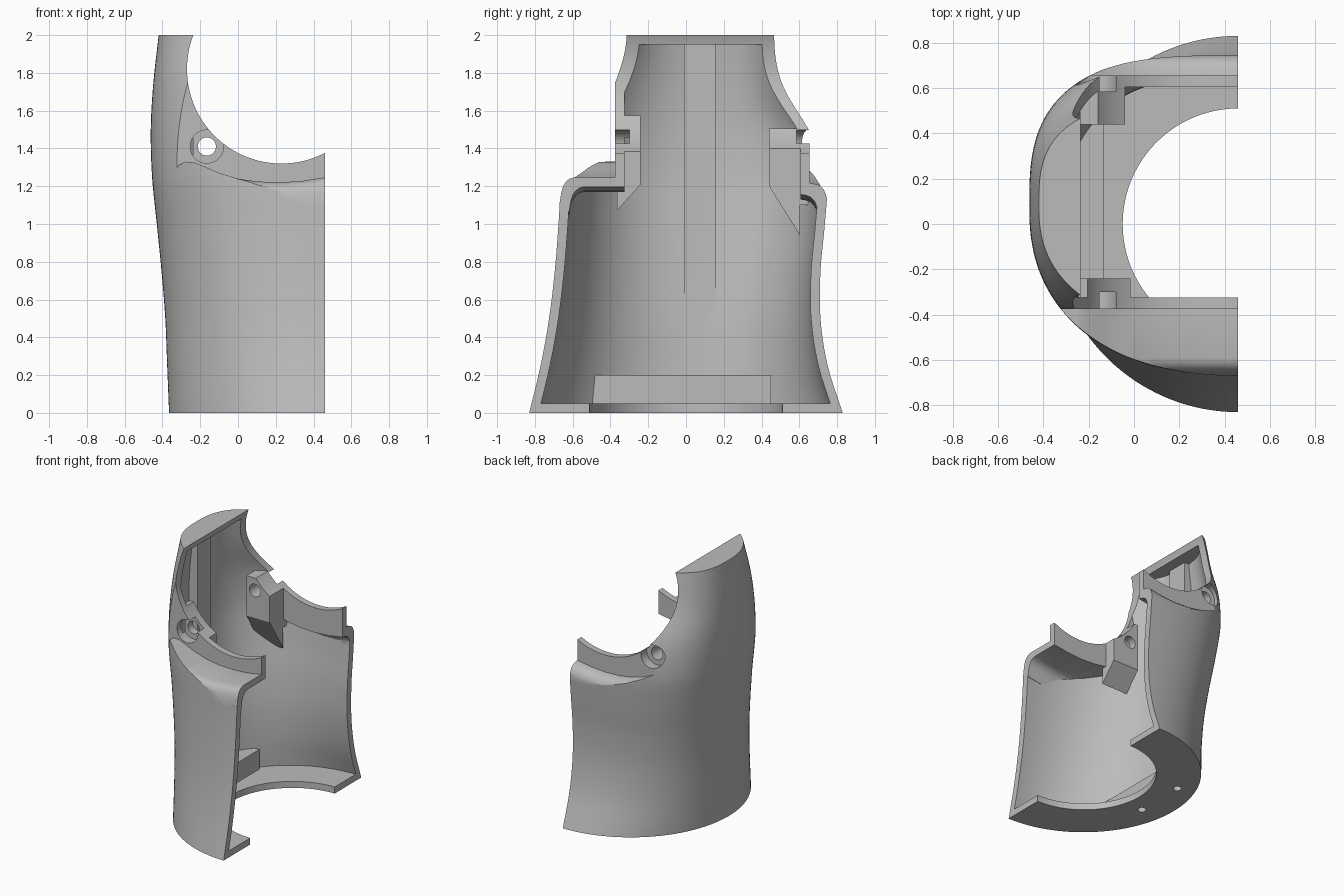
import bpy, bmesh, math

if "Cube" in bpy.data.objects:
    bpy.data.objects.remove(bpy.data.objects["Cube"])

grey = bpy.data.materials.new("mid_grey")
grey.use_nodes = True
grey.diffuse_color = (0.5, 0.5, 0.5, 1)
grey.node_tree.nodes["Principled BSDF"].inputs["Base Color"].default_value = (0.5, 0.5, 0.5, 1)

CUT_X, WALL = 0.46, 0.05
# outline at equal height steps of 0.25
SIDE = [-.365, -.375, -.385, -.405, -.43, -.455, -.462, -.448, -.42]
FRONT = [-.83, -.77, -.725, -.695, -.675, -.66, -.63, -.575, -.48]
BACK = [.83, .75, .712, .712, .735, .75, .72, .62, .566]


def spline(values, z):
    """Smooth value at height z through evenly spaced samples."""
    i = min(int(z / 0.25), len(values) - 2)
    t = z / 0.25 - i
    b, c = values[i], values[i + 1]
    a = values[i - 1] if i else 2 * b - c
    d = values[i + 2] if i + 2 < len(values) else 2 * c - b
    return b + t / 2 * (c - a + t * (2 * a - 5 * b + 4 * c - d + t * (3 * (b - c) + d - a)))


def loft(name, rings):
    """Closed solid through rings of equal point count."""
    bm = bmesh.new()
    rows = [[bm.verts.new(p) for p in ring] for ring in rings]
    n = len(rows[0])
    for low, high in zip(rows, rows[1:]):
        for i in range(n):
            j = (i + 1) % n
            bm.faces.new((low[i], low[j], high[j], high[i]))
    bm.faces.new(rows[0][::-1])
    bm.faces.new(rows[-1])
    bmesh.ops.recalc_face_normals(bm, faces=bm.faces)
    mesh = bpy.data.meshes.new(name)
    bm.to_mesh(mesh)
    bm.free()
    mesh.materials.append(grey)
    obj = bpy.data.objects.new(name, mesh)
    bpy.context.collection.objects.link(obj)
    return obj


def section(z, inset, extend):
    """Half-round outline that is squarer towards the top."""
    k = min(z / 1.25, 1)
    mid = 0.08 * min(z, 1)
    depth = CUT_X - spline(SIDE, z) - inset
    ring = []
    for i in range(97):
        t = math.pi * i / 96
        c, s = math.cos(t), max(math.sin(t), 0)
        if i in (0, 96):
            s = 0
        front = c > 0
        power = 2 / (2 + (0.4 if front else 1.0) * k)
        edge = spline(FRONT, z) + inset if front else spline(BACK, z) - inset
        ring.append((CUT_X - depth * s ** power, mid + (edge - mid) * abs(c) ** power, z))
    if extend:
        ring = [(0.7, ring[0][1], z)] + ring + [(0.7, ring[-1][1], z)]
    return ring


def body(name, z0, z1, inset, extend):
    return loft(name, [section(z0 + (z1 - z0) * i / 40, inset, extend) for i in range(41)])


def box(name, x0, x1, y0, y1, z0, z1):
    return loft(name, [[(x0, y0, z), (x1, y0, z), (x1, y1, z), (x0, y1, z)] for z in (z0, z1)])


def rod(name, x, z, r, y0, y1, n=48):
    """Cylinder along y."""
    angles = [2 * math.pi * i / n for i in range(n)]
    return loft(name, [[(x + r * math.cos(a), y, z + r * math.sin(a)) for a in angles]
                       for y in (y0, y1)])


def post(name, x, y, r, z0, z1, n=32):
    """Cylinder along z."""
    angles = [2 * math.pi * i / n for i in range(n)]
    return loft(name, [[(x + r * math.cos(a), y + r * math.sin(a), z) for a in angles]
                       for z in (z0, z1)])


def boss(name, x0, x1, profile):
    return loft(name, [[(x, y, z) for y, z in profile] for x in (x0, x1)])


SHOULDER = [(-.7, 1.2), (-.345, 1.255), (-.315, 1.31), (-.28, 1.33), (-.235, 1.327),
            (-.18, 1.305), (-.1, 1.27), (0, 1.24), (.1, 1.225), (.22, 1.22), (.34, 1.228), (.7, 1.285)]


def recess(name, steps, drop):
    """Flat-backed pocket whose floor rolls over along the shoulder curve."""
    curve = []
    for a, b in zip(SHOULDER, SHOULDER[1:]):
        curve += [(a[0] + (b[0] - a[0]) * t, a[1] + (b[1] - a[1]) * t) for t in (0, 0.5)]
    curve.append(SHOULDER[-1])
    return loft(name, [[(x, y, z - dip - drop) for x, z in curve] + [(0.7, y, 2.4), (-0.7, y, 2.4)]
                       for y, dip in steps])


def cut(target, *tools):
    for tool in tools:
        mod = target.modifiers.new(tool.name, 'BOOLEAN')
        mod.operation, mod.solver, mod.object = 'DIFFERENCE', 'EXACT', tool
        bpy.context.view_layer.objects.active = target
        bpy.ops.object.modifier_apply(modifier=mod.name)
        bpy.data.objects.remove(tool)


FRONT_STEPS = [(-.375, 0), (-.59, 0), (-.615, .007), (-.635, .022), (-.65, .045),
               (-.66, .08), (-.668, .13), (-.95, .13)]
BACK_STEPS = [(.655, 0), (.685, .005), (.71, .015), (.73, .035), (.742, .065), (.75, .11), (.95, .11)]

# hollow interior, leaving ribs, bosses and the base block solid
cavity = body("cavity", WALL, 2 - WALL, WALL, True)
cut(cavity,
    recess("inner_front_recess", [(y + WALL, d) for y, d in FRONT_STEPS], WALL),
    recess("inner_back_recess", [(y - WALL, d) for y, d in BACK_STEPS], WALL + .04),
    box("base_block", -.6, -.135, -.5, .45, 0, .2),
    box("wall_rib", -.6, -.335, -.01, .155, 0, 2.1),
    boss("front_boss", -.238, -.015, [(-.365, 1.07), (-.24, 1.21), (-.24, 1.575), (-.365, 1.575)]),
    boss("back_boss", -.238, -.04, [(.603, .94), (.44, 1.2), (.44, 1.505), (.66, 1.505), (.66, 1.1),
                                    (.603, 1.1)]))

# outer shell with recesses, round opening and screw holes
shell = body("half_shell_cover", 0, 2, 0, False)
cut(shell,
    recess("front_recess", FRONT_STEPS, 0),
    recess("back_recess", BACK_STEPS, .03),
    cavity,
    rod("round_opening", .23, 1.82, .5, -1.2, 1.2, 128),
    post("base_opening", CUT_X, 0, .51, -.1, WALL + .01, 96),
    rod("screw_hole", -.165, 1.41, .048, -1, 1),
    rod("front_counterbore", -.165, 1.41, .088, -1, -.3),
    rod("back_counterbore", -.165, 1.41, .088, .585, 1),
    post("base_hole_front", -.18, -.13, .03, -.1, .15),
    post("base_hole_back", -.18, .26, .03, -.1, .15))

bpy.ops.object.select_all(action='DESELECT')
shell.select_set(True)
bpy.context.view_layer.objects.active = shell
bpy.ops.object.shade_smooth_by_angle(angle=math.radians(25))
